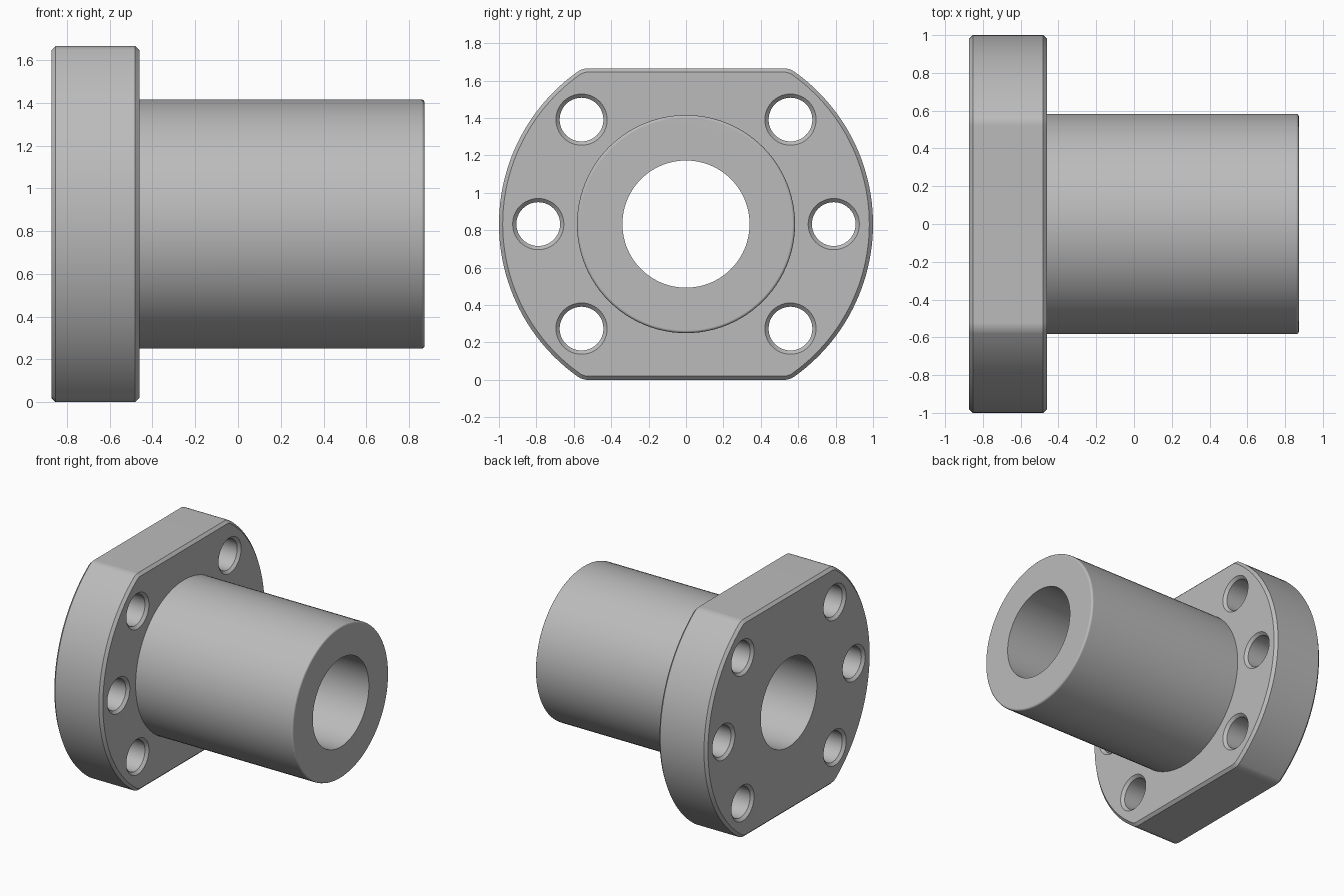
import bpy, bmesh
from math import sin, cos, pi, atan2, sqrt, radians

if "Cube" in bpy.data.objects:
    bpy.data.objects.remove(bpy.data.objects["Cube"], do_unlink=True)

BACK, STEP, END = -0.873, -0.461, 0.873   # flange back, flange front, barrel end
AXIS = 0.833                              # axis height, also half the width across flats
BARREL, BORE, HOLE = 0.583, 0.34, 0.117
CHAMFER = 0.02

steel = bpy.data.materials.new("steel_grey")
steel.use_nodes = True
colour = (0.5, 0.5, 0.5, 1)
steel.diffuse_color = colour
steel.node_tree.nodes["Principled BSDF"].inputs["Base Color"].default_value = colour


def loft(bm, sections):
    """Skin closed rings of (x, [(y, z), ...]) and cap both ends."""
    rings = [[bm.verts.new((x, y, z)) for y, z in ring] for x, ring in sections]
    for a, b in zip(rings, rings[1:]):
        for i in range(len(a)):
            j = (i + 1) % len(a)
            bm.faces.new((a[i], a[j], b[j], b[i]))
    bm.faces.new(rings[0][::-1])
    bm.faces.new(rings[-1])


def circle(radius, y=0, z=AXIS, n=96):
    return [(y + radius * cos(2 * pi * i / n), z + radius * sin(2 * pi * i / n))
            for i in range(n)]


def make_object(name, bm):
    bmesh.ops.recalc_face_normals(bm, faces=bm.faces[:])
    mesh = bpy.data.meshes.new(name)
    bm.to_mesh(mesh)
    bm.free()
    mesh.materials.append(steel)
    obj = bpy.data.objects.new(name, mesh)
    bpy.context.collection.objects.link(obj)
    return obj


def flange_outline(inset):
    """Disc with two flats and rounded corners, shrunk by inset."""
    r = 0.1
    cz = AXIS - r
    cy = sqrt((1 - r) ** 2 - cz ** 2)
    start = atan2(cz, cy)
    side = [((1 - inset) * cos(t), (1 - inset) * sin(t))
            for t in (start * (i / 24 - 1) for i in range(1, 48))]
    corner = [(cy + (r - inset) * cos(t), cz + (r - inset) * sin(t))
              for t in (start + (pi / 2 - start) * i / 6 for i in range(7))]
    half = [(y, -z) for y, z in corner[::-1]] + side + corner
    return [(y, z + AXIS) for y, z in half + [(-y, -z) for y, z in half]]


# Flange with chamfered rims
bm = bmesh.new()
loft(bm, [(BACK, flange_outline(CHAMFER)), (BACK + CHAMFER, flange_outline(0)),
          (STEP - CHAMFER, flange_outline(0)), (STEP, flange_outline(CHAMFER))])
body = make_object("flanged_bushing", bm)

# Barrel with a small rounded end, rooted inside the flange
bm = bmesh.new()
f = 0.015
loft(bm, [(STEP - 0.1, circle(BARREL))] +
     [(END - f + f * sin(t), circle(BARREL - f + f * cos(t)))
      for t in (pi / 2 * i / 3 for i in range(4))])
barrel = make_object("barrel", bm)

# Bore and six countersunk bolt holes
bm = bmesh.new()
loft(bm, [(BACK - 0.1, circle(BORE)), (END + 0.1, circle(BORE))])
for degrees in (0, 45, 135, 180, 225, 315):
    a = radians(degrees)
    y, z = 0.79 * cos(a), AXIS + 0.79 * sin(a)
    narrow, wide = (circle(r, y, z, 48) for r in (HOLE, HOLE + 2 * CHAMFER))
    loft(bm, [(BACK - CHAMFER, wide), (BACK + CHAMFER, narrow),
              (STEP - CHAMFER, narrow), (STEP + CHAMFER, wide)])
holes = make_object("hole_cutter", bm)

# Join the solids, cut the holes and bake the result
for operation, tool in (("UNION", barrel), ("DIFFERENCE", holes)):
    mod = body.modifiers.new(operation.title(), "BOOLEAN")
    mod.operation, mod.object, mod.solver = operation, tool, "EXACT"
bpy.context.view_layer.update()
graph = bpy.context.evaluated_depsgraph_get()
body_mesh = bpy.data.meshes.new_from_object(body.evaluated_get(graph))
body.modifiers.clear()
body.data = body_mesh
for tool in (barrel, holes):
    bpy.data.objects.remove(tool, do_unlink=True)

# Smooth shading with crisp edges and flat end faces
bpy.ops.object.select_all(action="DESELECT")
body.select_set(True)
bpy.context.view_layer.objects.active = body
bpy.ops.object.shade_smooth_by_angle(angle=radians(32))
weighted = body.modifiers.new("Weighted normals", "WEIGHTED_NORMAL")
weighted.keep_sharp = True
